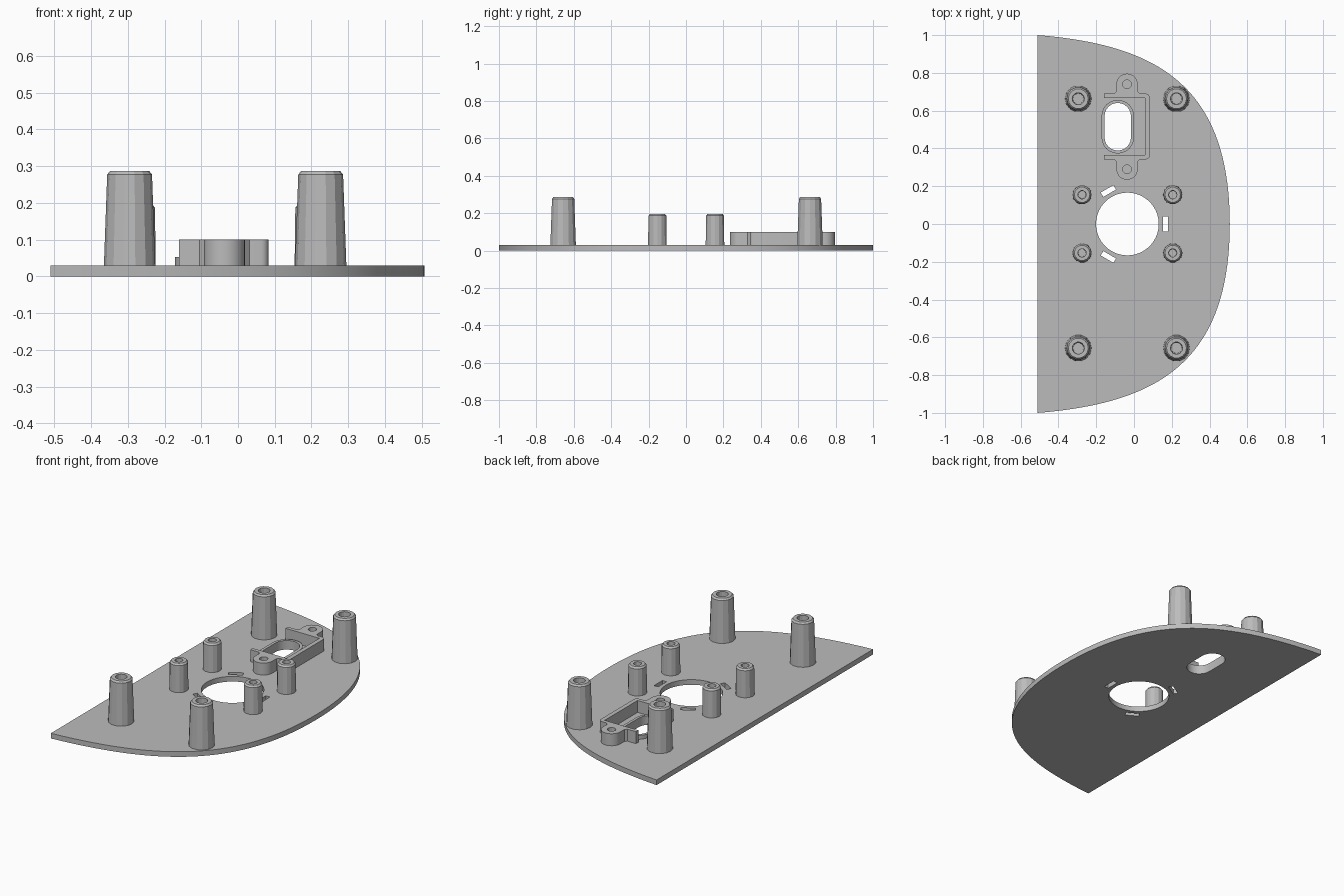
import bpy, bmesh, math
from mathutils import Vector
from mathutils.geometry import interpolate_bezier

cube = bpy.data.objects.get("Cube")
if cube:
    bpy.data.objects.remove(cube, do_unlink=True)

# Single grey plastic
grey = bpy.data.materials.new("grey_plastic")
grey.use_nodes = True
colour = (0.5, 0.5, 0.5, 1)
grey.diffuse_color = colour
grey.node_tree.nodes["Principled BSDF"].inputs["Base Color"].default_value = colour

BASE = 0.03  # plate thickness


def arc(cx, cy, r, a0, a1, n):
    """Points along an arc, angles in degrees."""
    angles = [math.radians(a0 + (a1 - a0) * i / n) for i in range(n + 1)]
    return [(cx + r * math.cos(a), cy + r * math.sin(a)) for a in angles]


def circle(cx, cy, r, n):
    return arc(cx, cy, r, 0, 360, n)[:-1]


def stadium(cx, cy, half_w, half_l):
    """Upright slot with round ends."""
    d = half_l - half_w
    return arc(cx, cy + d, half_w, 0, 180, 12) + arc(cx, cy - d, half_w, 180, 360, 12)


def finish(obj, angle=25):
    bpy.ops.object.select_all(action='DESELECT')
    obj.select_set(True)
    bpy.context.view_layer.objects.active = obj
    bpy.ops.object.shade_smooth_by_angle(angle=math.radians(angle))


def extrude_outline(name, loops, z0, z1):
    """Solid from an outer loop and hole loops, using a filled 2D curve."""
    curve = bpy.data.curves.new(name, 'CURVE')
    curve.dimensions = '2D'
    curve.fill_mode = 'BOTH'
    curve.extrude = (z1 - z0) / 2
    for loop in loops:
        spline = curve.splines.new('POLY')
        spline.points.add(len(loop) - 1)
        for p, (x, y) in zip(spline.points, loop):
            p.co = (x, y, 0, 1)
        spline.use_cyclic_u = True
    curve.materials.append(grey)
    obj = bpy.data.objects.new(name, curve)
    bpy.context.collection.objects.link(obj)
    bpy.ops.object.select_all(action='DESELECT')
    obj.select_set(True)
    bpy.context.view_layer.objects.active = obj
    bpy.ops.object.convert(target='MESH')
    obj = bpy.context.object
    bm = bmesh.new()
    bm.from_mesh(obj.data)
    bmesh.ops.remove_doubles(bm, verts=bm.verts, dist=1e-5)
    bmesh.ops.translate(bm, verts=bm.verts, vec=(0, 0, (z0 + z1) / 2))
    bmesh.ops.recalc_face_normals(bm, faces=bm.faces)
    bm.to_mesh(obj.data)
    bm.free()
    finish(obj)
    return obj


def post(name, x, y, profile, sides=14):
    """Turned post with a blind screw hole; profile is (radius, height)."""
    bm = bmesh.new()
    rings = [[bm.verts.new((px, py, z)) for px, py in circle(0, 0, r, sides)]
             for r, z in profile]
    for low, high in zip(rings, rings[1:]):
        for i in range(sides):
            j = (i + 1) % sides
            bm.faces.new((low[i], low[j], high[j], high[i]))
    bm.faces.new(rings[0][::-1])
    bm.faces.new(rings[-1])
    bmesh.ops.recalc_face_normals(bm, faces=bm.faces)
    mesh = bpy.data.meshes.new(name)
    bm.to_mesh(mesh)
    bm.free()
    mesh.materials.append(grey)
    obj = bpy.data.objects.new(name, mesh)
    obj.location = (x, y, 0)
    bpy.context.collection.objects.link(obj)
    finish(obj, 20)


# D-shaped base plate with its openings
half = interpolate_bezier(Vector((-0.51, 1)).to_3d(), Vector((0.10, 0.95)).to_3d(),
                          Vector((0.507, 0.75)).to_3d(), Vector((0.507, 0)).to_3d(), 40)
half = [(p.x, p.y) for p in half]
outline = half + [(x, -y) for x, y in half[-2::-1]]

HX = -0.035  # centre of the round opening
openings = [circle(HX, 0, 0.166, 56)]
for k in range(3):
    a = math.radians(120 * k)
    c, s = math.cos(a), math.sin(a)
    openings.append([(HX + u * c - v * s, u * s + v * c)
                     for u, v in ((0.188, -0.039), (0.215, -0.039),
                                  (0.215, 0.039), (0.188, 0.039))])
SX, SY = -0.086, 0.515  # centre of the oval opening
openings.append(stadium(SX, SY, 0.070, 0.126))
extrude_outline("base_plate", [outline] + openings, 0, BASE)

# Low collar around the oval opening
extrude_outline("oval_collar", [stadium(SX, SY, 0.086, 0.142),
                                stadium(SX, SY, 0.070, 0.126)], BASE - 0.002, 0.053)

# C-shaped socket frame with two screw ears
EX, TOP, BOTTOM = -0.037, 0.74, 0.29
frame = [(-0.16, 0.69), (-0.105, 0.69), (-0.093, 0.702)]
frame += arc(EX, TOP, 0.056, 180, 0, 14)
frame += [(0.019, 0.702), (0.031, 0.69)]
frame += arc(0.063, 0.67, 0.02, 90, 0, 4) + arc(0.063, 0.362, 0.02, 0, -90, 4)
frame += [(0.031, 0.342), (0.019, 0.33)]
frame += arc(EX, BOTTOM, 0.056, 0, -180, 14)
frame += [(-0.093, 0.33), (-0.105, 0.342), (-0.16, 0.342),
          (-0.16, 0.364), (0.058, 0.364), (0.058, 0.668), (-0.16, 0.668)]
ear_holes = [circle(EX, y, 0.023, 12) for y in (TOP, BOTTOM)]
extrude_outline("socket_frame", [frame] + ear_holes, BASE - 0.002, 0.10)

# Four tall tapered posts
tall = [(0.070, BASE - 0.002), (0.061, 0.277), (0.053, 0.287),
        (0.032, 0.287), (0.028, 0.06)]
for side, x in (("right", -0.295), ("left", 0.225)):
    for end, y in (("front", -0.657), ("back", 0.663)):
        post(f"tall_post_{end}_{side}", x, y, tall)

# Four short posts around the round opening
short = [(0.051, BASE - 0.002), (0.049, 0.187), (0.041, 0.197),
         (0.022, 0.197), (0.020, 0.06)]
for side, x in (("right", -0.275), ("left", 0.205)):
    for end, y in (("front", -0.153), ("back", 0.155)):
        post(f"short_post_{end}_{side}", x, y, short)
